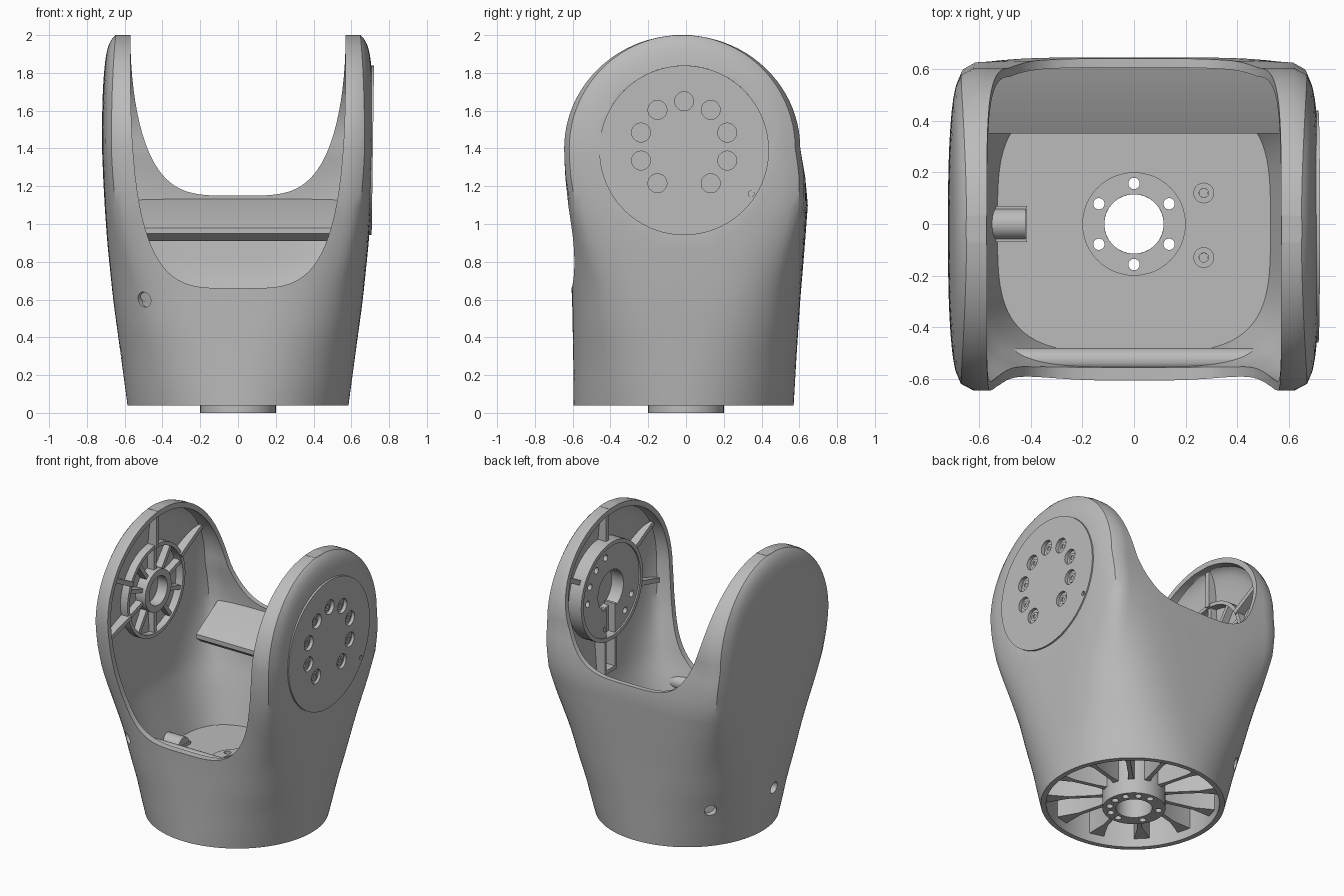
import bpy, bmesh
from math import pi, sin, cos, radians, hypot
from mathutils import Matrix, Vector

if "Cube" in bpy.data.objects:
    bpy.data.objects.remove(bpy.data.objects["Cube"])

grey = bpy.data.materials.new("cast_grey")
grey.use_nodes = True
grey.diffuse_color = (0.5, 0.5, 0.5, 1)
for node in grey.node_tree.nodes:
    if node.type == "BSDF_PRINCIPLED":
        node.inputs["Base Color"].default_value = grey.diffuse_color

TO_X = Matrix.Rotation(pi / 2, 4, "Y")
HUB = Vector((0, -0.01, 1.41))
COVER = Vector((0, -0.01, 1.4))


# ---------- helpers ----------
def finish(name, bm, matrix=Matrix()):
    bm.transform(matrix)
    bmesh.ops.recalc_face_normals(bm, faces=bm.faces[:])
    mesh = bpy.data.meshes.new(name)
    bm.to_mesh(mesh)
    bm.free()
    mesh.materials.append(grey)
    obj = bpy.data.objects.new(name, mesh)
    bpy.context.collection.objects.link(obj)
    return obj


def skin(bm, rings, closed=False):
    """Bridge rings of points; either cap the ends or close the loop."""
    rows = [[bm.verts.new(p) for p in ring] for ring in rings]
    n = len(rows[0])
    for k in range(len(rows) if closed else len(rows) - 1):
        a, b = rows[k], rows[(k + 1) % len(rows)]
        for i in range(n):
            j = (i + 1) % n
            bm.faces.new((a[i], a[j], b[j], b[i]))
    if not closed:
        bm.faces.new(rows[0])
        bm.faces.new(rows[-1])


def prism(name, points, axis, lo, hi, matrix=Matrix()):
    bm = bmesh.new()
    place = {"x": lambda p, h: (h, *p), "y": lambda p, h: (p[0], h, p[1]),
             "z": lambda p, h: (*p, h)}[axis]
    skin(bm, [[place(p, h) for p in points] for h in (lo, hi)])
    return finish(name, bm, matrix)


def box(name, lo, hi, matrix=Matrix()):
    bm = bmesh.new()
    bmesh.ops.create_cube(bm, size=1)
    for v in bm.verts:
        v.co = [l + (c + 0.5) * (h - l) for c, l, h in zip(v.co, lo, hi)]
    return finish(name, bm, matrix)


def rod(name, radius, lo, hi, matrix=Matrix(), segs=32):
    bm = bmesh.new()
    bmesh.ops.create_cone(bm, cap_ends=True, segments=segs, radius1=radius,
                          radius2=radius, depth=hi - lo)
    return finish(name, bm, matrix @ Matrix.Translation((0, 0, (lo + hi) / 2)))


def tube(name, inner, outer, lo, hi, matrix=Matrix(), segs=48):
    bm = bmesh.new()
    corners = ((inner, lo), (outer, lo), (outer, hi), (inner, hi))
    skin(bm, [[(r * cos(2 * pi * i / segs), r * sin(2 * pi * i / segs), h)
               for i in range(segs)] for r, h in corners], closed=True)
    return finish(name, bm, matrix)


def boolean(target, cutter, op="DIFFERENCE", keep=False):
    """Apply a boolean; a second solver steps in if the first changes nothing."""
    for solver in ("EXACT", "MANIFOLD"):
        before = len(target.data.vertices)
        mod = target.modifiers.new("cut", "BOOLEAN")
        mod.operation, mod.solver, mod.object = op, solver, cutter
        bpy.context.view_layer.objects.active = target
        bpy.ops.object.modifier_apply(modifier=mod.name)
        if len(target.data.vertices) != before:
            break
    if not keep:
        bpy.data.objects.remove(cutter)


# ---------- body form: round base growing into two round-topped arms ----------
# height, half width, front y, back y, squareness
SECTIONS = [(0.04, 0.585, -0.595, 0.57, 2), (0.3, 0.62, -0.597, 0.585, 2.4),
            (0.6, 0.661, -0.603, 0.605, 3.2), (0.9, 0.692, -0.618, 0.63, 4.2),
            (1.1, 0.706, -0.635, 0.645, 5), (1.25, 0.714, -0.643, 0.632, 5),
            (1.4, 0.72, -0.645, 0.605, 5)]


def dims(z):
    """Half width, centre y, half depth, squareness and arm-top fraction."""
    if z >= 1.4:
        u = min((z - 1.4) / 0.6, 0.9965)
        return 0.72, -0.02, 0.625 * (1 - u * u) ** 0.5, 5, u
    for a, b in zip(SECTIONS, SECTIONS[1:]):
        if z <= b[0]:
            f = (z - a[0]) / (b[0] - a[0])
            x, yf, yb, n = (p + f * (q - p) for p, q in zip(a[1:], b[1:]))
            return x, (yf + yb) / 2, (yb - yf) / 2, n, 0


def body(name, bottom, top, wall, segs=144):
    heights = [bottom + (1.4 - bottom) * i / 18 for i in range(18)]
    heights += [1.4 + (top - 1.4) * sin(pi / 2 * i / 22) for i in range(23)]
    rings = []
    for z in heights:
        t = wall(z)
        lift = t * max(0, (z - 1.4) / 0.6) ** 2
        hx, cy, hy, n, u = dims(z + lift)
        hx, hy = hx - t, max(hy - t, 0.01)
        n += 16 * max(0, t - 0.035)
        f = min(max((z - 0.6) / 0.8, 0), 1)
        f = f * f * (3 - 2 * f)
        ring = []
        for i in range(segs):
            c, s = cos(2 * pi * (i + 0.5) / segs), sin(2 * pi * (i + 0.5) / segs)
            # rounded hull below, slab with a domed outer face above
            k = (abs(c) ** n + abs(s) ** n) ** (-1 / n)
            q = 1 / max(abs(c), abs(s))
            rho = (u * u + (s * q) ** 2 * (1 - u * u)) ** 0.5
            dome = 1 - 0.05 * rho ** 3 - 0.05 * rho ** 16
            x = hx * ((1 - f) * c * k + f * c * q * dome)
            y = cy + hy * ((1 - f) * s * k + f * s * q)
            # seat for the side cover
            if hypot(y - COVER.y, z - COVER.z) < 0.41:
                x = min(x, 0.688)
            ring.append((x, y, z))
        rings.append(ring)
    bm = bmesh.new()
    skin(bm, rings)
    return finish(name, bm)


def saddle(name, base, power, lo, hi):
    """U-shaped cutter between the two arms."""
    right = []
    for i in range(1, 29):
        a = pi / 2 * (i / 28) ** 1.6
        right.append((0.57 * sin(a) ** 0.5,
                      base + (2 - base) * (1 - max(cos(a), 0) ** (2 / power))))
    right.append((0.57, 2.2))
    left = [(-x, z) for x, z in reversed(right)]
    return prism(name, left + [(0, base)] + right, "y", lo, hi)


shell = body("fork_shell", 0.04, 2.0, lambda z: 0)
trim = body("trim_helper", 0.06, 1.985, lambda z: 0.015)
trim.hide_render = True

# blind access holes in the side walls
for angle, z, depth in ((226, 0.6, 0.69), (142, 0.96, 0.8),
                        (139, 0.323, 0.59), (188, 0.323, 0.57)):
    aim = Matrix.Translation((0, 0, z)) @ Matrix.Rotation(radians(angle), 4, "Z") @ TO_X
    boolean(shell, rod("access_cut", 0.04, depth, 1, aim, 20))

# hollow inside, open saddle, hollow base
boolean(shell, body("cavity", 0.36, 1.962,
                    lambda z: 0.035 + 0.065 * max(0, (0.75 - z) / 0.39)))
boolean(shell, saddle("front_cut", 0.66, 3, -1, 0.01))
boolean(shell, saddle("back_cut", 1.15, 2, -0.02, 1))
boolean(shell, rod("base_cut", 0.55, -0.1, 0.28, Matrix.Translation((0, -0.012, 0)), 96))
boolean(shell, rod("bore_cut", 0.115, 0.2, 0.5))

# ---------- base: bored hub, flared spokes, floor fittings ----------
base_hub = tube("base_hub", 0.115, 0.2, 0, 0.37)
flare = [(0.18, 0.022), (0.26, 0.014), (0.42, 0.014), (0.56, 0.05)]
flare += [(x, -y) for x, y in reversed(flare)]
for i in range(12):
    turn = Matrix.Rotation(radians(90 + 30 * i), 4, "Z")
    through = i % 2 == 0
    hole = rod("bolt_cut", 0.022, -0.1, 0.5 if through else 0.05,
               turn @ Matrix.Translation((0.157, 0, 0)), 16)
    if through:
        boolean(shell, hole, keep=True)
    boolean(base_hub, hole)
    prism("base_spoke", flare, "z", 0.1, 0.3, Matrix.Rotation(radians(15 + 30 * i), 4, "Z"))
for y in (0.12, -0.13):
    spot = Matrix.Translation((0.27, y, 0))
    tube("floor_screw", 0.018, 0.04, 0.35, 0.375, spot, 24)
    rod("floor_screw_socket", 0.02, 0.35, 0.366, spot, 6)

# cable peg on the side wall
box("peg_block", (-0.57, -0.07, 0.34), (-0.415, 0.07, 0.38))
rod("peg_round", 0.06, -0.57, -0.42, Matrix.Translation((0, 0, 0.37)) @ TO_X)

# ---------- inner rail at the front and sloped shelf at the back ----------
rail = rod("front_rail", 0.045, -0.53, 0.53, Matrix.Translation((0, -0.525, 0.615)) @ TO_X)
boolean(rail, trim, "INTERSECT", keep=True)
shelf = prism("back_shelf", [(0.35, 0.98), (0.35, 0.95), (0.4, 0.91), (0.64, 0.91),
                             (0.64, 1.14), (0.6, 1.13)], "x", -0.57, 0.57)
boolean(shelf, trim, "INTERSECT", keep=True)

# ---------- ribs inside both arms ----------
for side in (-1, 1):
    lo, hi = sorted((side * 0.615, side * 0.685))
    for angle in (90, 28, 152, 195):
        at = Matrix.Translation(HUB) @ Matrix.Rotation(radians(angle), 4, "X")
        rib = box("arm_rib", (lo, 0.3, -0.016), (hi, 0.8, 0.016), at)
        boolean(rib, trim, "INTERSECT", keep=True)

# ---------- spoked bearing in one arm ----------
axle = Matrix.Translation(HUB) @ TO_X
tube("bearing_rim", 0.295, 0.32, -0.695, -0.625, axle)
tube("bearing_core", 0.1, 0.145, -0.695, -0.61, axle)
for i in range(10):
    at = Matrix.Translation(HUB) @ Matrix.Rotation(radians(36 * i + 18), 4, "X")
    box("bearing_spoke", (-0.695, 0.13, -0.014), (-0.635, 0.3, 0.014), at)

# ---------- drilled flange and cable channel in the other arm ----------
flange = tube("drive_flange", 0.14, 0.32, 0.59, 0.686, axle)
tube("drive_flange_rim", 0.315, 0.342, 0.58, 0.685, axle)
for i in range(14):
    at = Matrix.Translation(HUB) @ Matrix.Rotation(2 * pi * i / 14, 4, "X")
    boolean(flange, rod("flange_cut", 0.022, 0.5, 0.65,
                        at @ Matrix.Translation((0, 0.255, 0)) @ TO_X, 16))
boolean(flange, box("slot_cut", (0.5, -0.055, 0.9), (0.64, 0.035, 1.35)))
for y in (-0.075, 0.035):
    box("channel_wall", (0.59, y, 0.86), (0.67, y + 0.02, 1.3))
box("channel_end", (0.59, -0.075, 0.84), (0.67, 0.055, 0.865))

# ---------- outer cover, tilted to the hull, with a ring of screw wells ----------
cover_at = (Matrix.Translation(COVER) @ Matrix.Rotation(radians(0.8), 4, "Y") @ TO_X)
cover = rod("side_cover", 0.449, 0.68, 0.714, cover_at, 96)
boolean(cover, rod("pin_cut", 0.015, 0.695, 0.8,
                   Matrix.Translation((0, 0.345, 1.16)) @ TO_X, 16))
for i in range(9):
    a = radians(-54 + 36 * i)
    at = Matrix.Translation((0, -0.01 + 0.24 * cos(a), 1.41 + 0.24 * sin(a))) @ TO_X
    boolean(cover, rod("well_cut", 0.05, 0.692, 0.8, at, 28))
    tube("cover_screw", 0.014, 0.031, 0.685, 0.698, at, 20)

bpy.data.objects.remove(trim)

# ---------- shading ----------
bpy.ops.object.select_all(action="DESELECT")
for obj in bpy.context.collection.objects:
    if obj.type == "MESH":
        obj.select_set(True)
        bpy.context.view_layer.objects.active = obj
bpy.ops.object.shade_smooth_by_angle(angle=radians(32))
